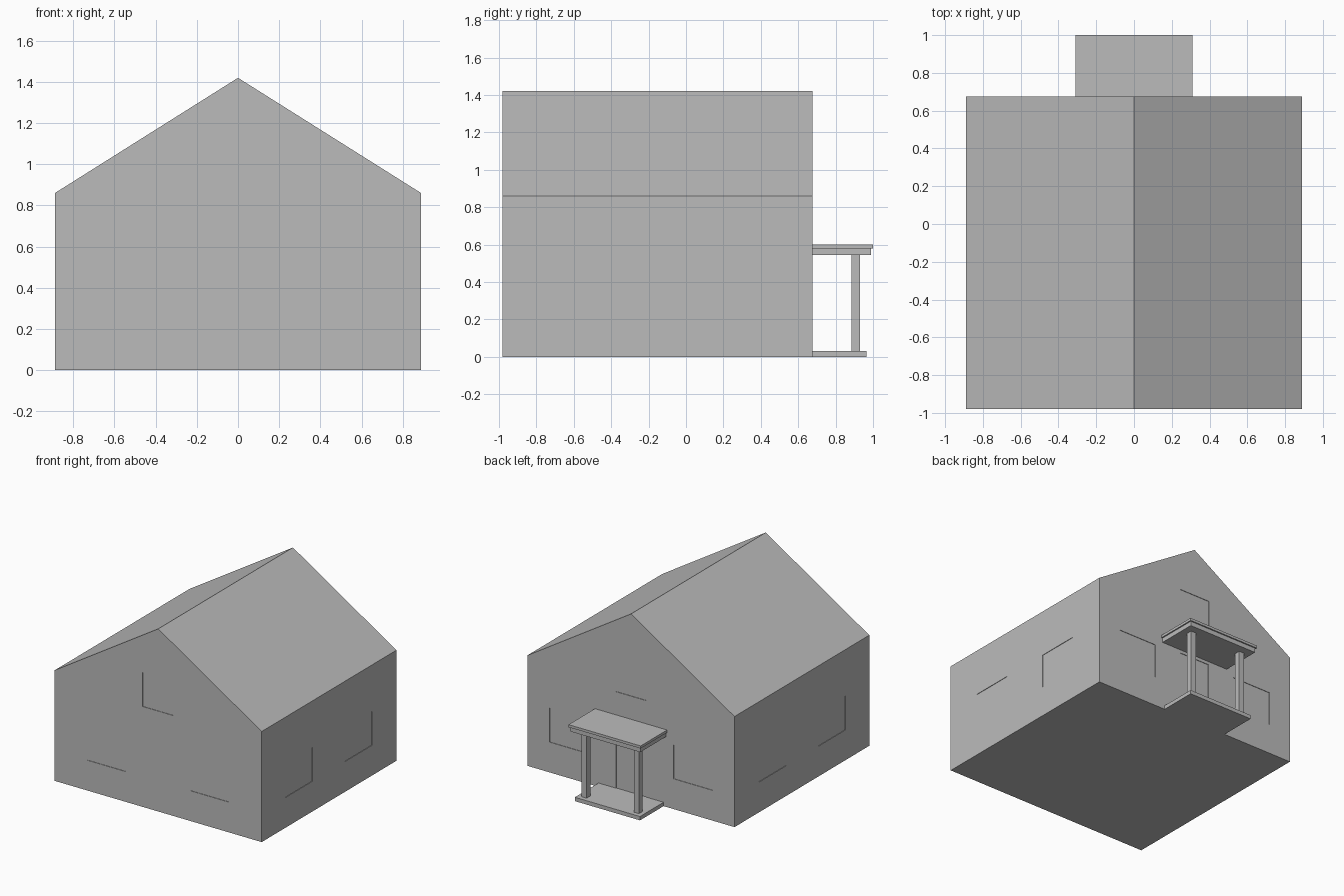
import bpy
import bmesh

cube = bpy.data.objects.get("Cube")
if cube:
    bpy.data.objects.remove(cube, do_unlink=True)

grey = bpy.data.materials.new("plain_grey")
grey.use_nodes = True
colour = (0.5, 0.5, 0.5, 1)
grey.diffuse_color = colour
grey.node_tree.nodes["Principled BSDF"].inputs["Base Color"].default_value = colour

HALF_W, FRONT, BACK = 0.89, -0.98, 0.675
EAVE, RIDGE = 0.86, 1.42
RECESS = 0.004


def add_object(name, bm):
    bmesh.ops.recalc_face_normals(bm, faces=bm.faces)
    mesh = bpy.data.meshes.new(name)
    bm.to_mesh(mesh)
    bm.free()
    mesh.materials.append(grey)
    obj = bpy.data.objects.new(name, mesh)
    bpy.context.collection.objects.link(obj)
    return obj


def box(name, x, y, z):
    """Box from (low, high) ranges."""
    bm = bmesh.new()
    bmesh.ops.create_cube(bm, size=1)
    for v in bm.verts:
        v.co = [r[0] if c < 0 else r[1] for c, r in zip(v.co, (x, y, z))]
    return add_object(name, bm)


# House body: gable profile extruded from front to back
bm = bmesh.new()
profile = [(-HALF_W, 0), (HALF_W, 0), (HALF_W, EAVE), (0, RIDGE), (-HALF_W, EAVE)]
gable = bm.faces.new([bm.verts.new((x, FRONT, z)) for x, z in profile])
sweep = bmesh.ops.extrude_face_region(bm, geom=[gable])
for v in sweep["geom"]:
    if isinstance(v, bmesh.types.BMVert):
        v.co.y = BACK
house = add_object("house_body", bm)


def cut_opening(name, x, y, z):
    """Shallow recess in a wall."""
    cutter = box(name + "_cutter", x, y, z)
    cutter.hide_render = True
    cutter.hide_set(True)
    cutter.display_type = 'WIRE'
    mod = house.modifiers.new(name, 'BOOLEAN')
    mod.operation = 'DIFFERENCE'
    mod.solver = 'EXACT'
    mod.object = cutter


front_wall = (FRONT - 0.05, FRONT + RECESS)
back_wall = (BACK - RECESS, BACK + 0.05)
low, high = (0.235, 0.5), (0.78, 1.045)

# Attic windows and back door
cut_opening("front_attic_window", (-0.135, 0.135), front_wall, high)
cut_opening("back_attic_window", (-0.135, 0.135), back_wall, high)
cut_opening("back_door", (-0.13, 0.13), back_wall, (0.03, 0.52))

# Ground floor windows, mirrored left and right
for side, s in (("left", 1), ("right", -1)):
    for wall, rng, inner, outer in (("front", front_wall, 0.28, 0.61),
                                    ("back", back_wall, 0.365, 0.7)):
        cut_opening(f"{wall}_{side}_window", sorted((s * inner, s * outer)), rng, low)
    wall_x = sorted((s * (HALF_W - RECESS), s * (HALF_W + 0.05)))
    for part, y0 in (("fore", -0.69), ("rear", 0.04)):
        cut_opening(f"{side}_{part}_window", wall_x, (y0, y0 + 0.335), low)

# Back porch: floor, posts and two-step canopy
box("porch_floor", (-0.28, 0.28), (BACK, 0.965), (0, 0.03))
for side, x in (("left", 0.225), ("right", -0.225)):
    box(f"{side}_porch_post", (x - 0.022, x + 0.022), (0.885, 0.93), (0.03, 0.545))
box("canopy_beam", (-0.3, 0.3), (BACK, 0.99), (0.545, 0.58))
box("canopy_top", (-0.31, 0.31), (BACK, 1.0), (0.58, 0.6))
